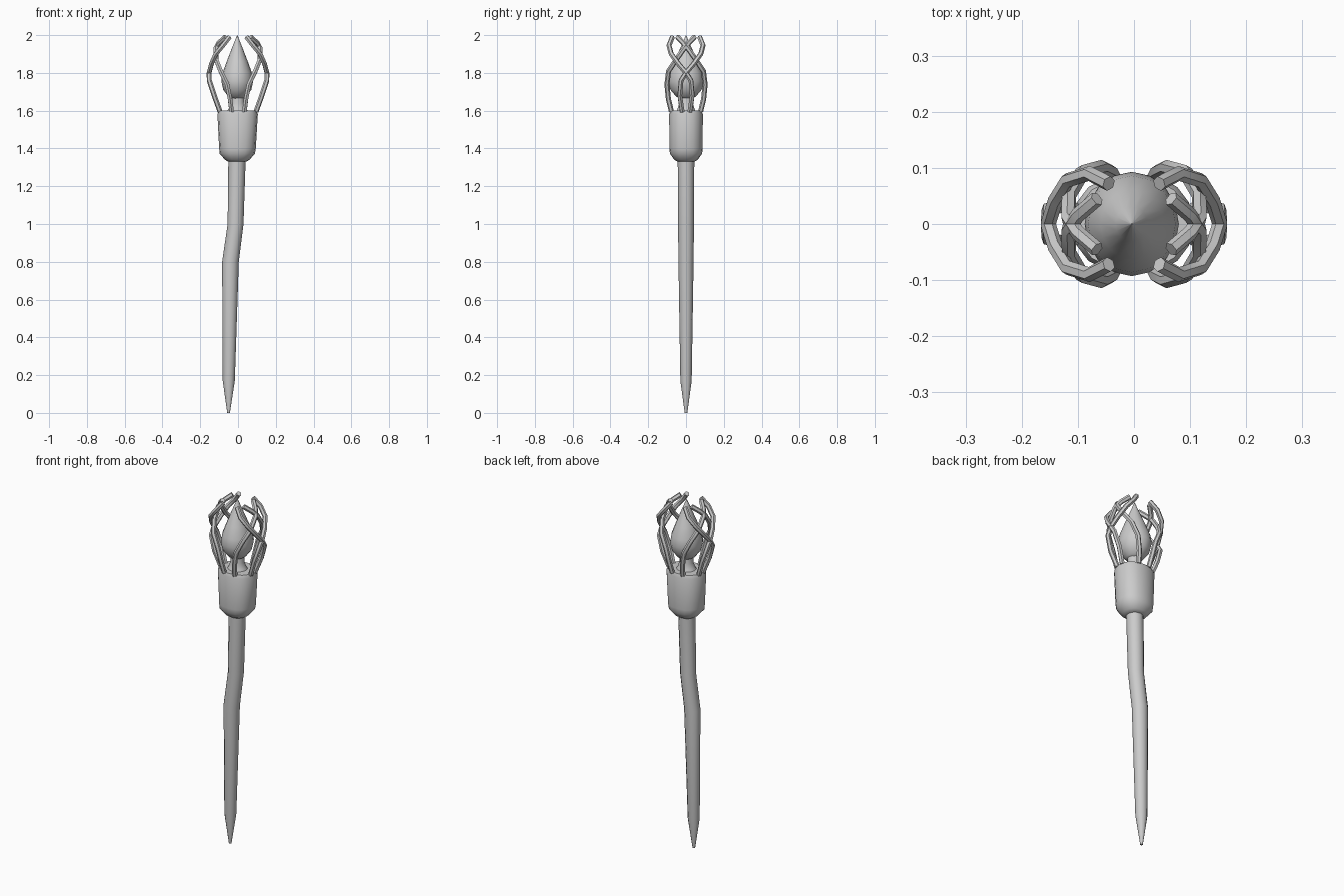
import bpy, bmesh, math

if "Cube" in bpy.data.objects:
    bpy.data.objects.remove(bpy.data.objects["Cube"])


def loft(name, rings, sides, power=2.0, angle=40):
    """Skin stacked elliptical rings (cx, z, rx, ry); power > 2 squares the section."""
    bm = bmesh.new()
    loops = []
    for cx, z, rx, ry in rings:
        loop = []
        for i in range(sides):
            a = 2 * math.pi * i / sides
            c, s = math.cos(a), math.sin(a)
            x = math.copysign(abs(c) ** (2 / power), c)
            y = math.copysign(abs(s) ** (2 / power), s)
            loop.append(bm.verts.new((cx + rx * x, ry * y, z)))
        loops.append(loop)
    for lo, hi in zip(loops, loops[1:]):
        for i in range(sides):
            j = (i + 1) % sides
            bm.faces.new((lo[i], lo[j], hi[j], hi[i]))
    bm.faces.new(loops[0][::-1])
    bm.faces.new(loops[-1])
    return finish(name, bm, angle)


def finish(name, bm, angle):
    bmesh.ops.recalc_face_normals(bm, faces=bm.faces)
    me = bpy.data.meshes.new(name)
    bm.to_mesh(me)
    bm.free()
    ob = bpy.data.objects.new(name, me)
    bpy.context.collection.objects.link(ob)
    bpy.ops.object.select_all(action='DESELECT')
    bpy.context.view_layer.objects.active = ob
    ob.select_set(True)
    bpy.ops.object.shade_smooth_by_angle(angle=math.radians(angle))
    return ob


def strand(name, pts, sx, sy):
    """Bent rod through the points, mirrored by the signs sx and sy."""
    cu = bpy.data.curves.new(name, 'CURVE')
    cu.dimensions = '3D'
    cu.bevel_depth = 0.0135
    cu.bevel_resolution = 1
    cu.use_fill_caps = True
    sp = cu.splines.new('POLY')
    sp.points.add(len(pts) - 1)
    for p, (x, y, z) in zip(sp.points, pts):
        p.co = (x * sx, y * sy, z, 1)
    ob = bpy.data.objects.new(name, cu)
    bpy.context.collection.objects.link(ob)
    bpy.ops.object.select_all(action='DESELECT')
    bpy.context.view_layer.objects.active = ob
    ob.select_set(True)
    bpy.ops.object.convert(target='MESH')
    bpy.ops.object.shade_smooth_by_angle(angle=math.radians(50))


# Crooked shaft with a pointed foot
loft("shaft", [
    (-0.050, 0.00, 0.007, 0.007),
    (-0.049, 0.17, 0.032, 0.030),
    (-0.040, 0.80, 0.044, 0.040),
    (-0.013, 1.00, 0.042, 0.042),
    (-0.005, 1.36, 0.046, 0.044)], 12)

# Collar with rounded rims
loft("collar", [
    (-0.004, 1.33, 0.048, 0.045),
    (-0.004, 1.34, 0.065, 0.062),
    (-0.004, 1.372, 0.093, 0.085),
    (-0.003, 1.40, 0.097, 0.088),
    (-0.002, 1.582, 0.107, 0.089),
    (-0.002, 1.60, 0.099, 0.082)], 16, 2.3)

# Neck under the flame
loft("neck", [
    (-0.003, 1.59, 0.060, 0.055),
    (-0.003, 1.612, 0.046, 0.044),
    (-0.003, 1.64, 0.036, 0.036),
    (-0.003, 1.69, 0.036, 0.036)], 12)

# Flame-shaped core
loft("flame", [
    (-0.004, 1.66, 0.025, 0.025),
    (-0.004, 1.675, 0.048, 0.052),
    (-0.004, 1.71, 0.074, 0.082),
    (-0.004, 1.755, 0.084, 0.093),
    (-0.004, 1.80, 0.078, 0.086),
    (-0.004, 1.86, 0.056, 0.062),
    (-0.004, 1.93, 0.029, 0.031),
    (-0.004, 2.00, 0.001, 0.001)], 16)

# Cage of crossing strands
outer = [(0.095, 0.020, 1.595), (0.126, 0.033, 1.68), (0.152, 0.026, 1.76),
         (0.153, 0.000, 1.80), (0.140, -0.042, 1.85), (0.118, -0.078, 1.90),
         (0.080, -0.090, 1.945), (0.045, -0.072, 1.99)]
inner = [(0.034, 0.077, 1.595), (0.042, 0.093, 1.66), (0.058, 0.101, 1.74),
         (0.092, 0.092, 1.81), (0.116, 0.052, 1.87), (0.117, 0.010, 1.93),
         (0.100, -0.016, 1.96), (0.066, -0.045, 1.99)]
for sx in (1, -1):
    for sy in (1, -1):
        tag = ("right" if sx > 0 else "left") + ("_back" if sy > 0 else "_front")
        strand("outer_strand_" + tag, outer, sx, sy)
        strand("inner_strand_" + tag, inner, sx, sy)
